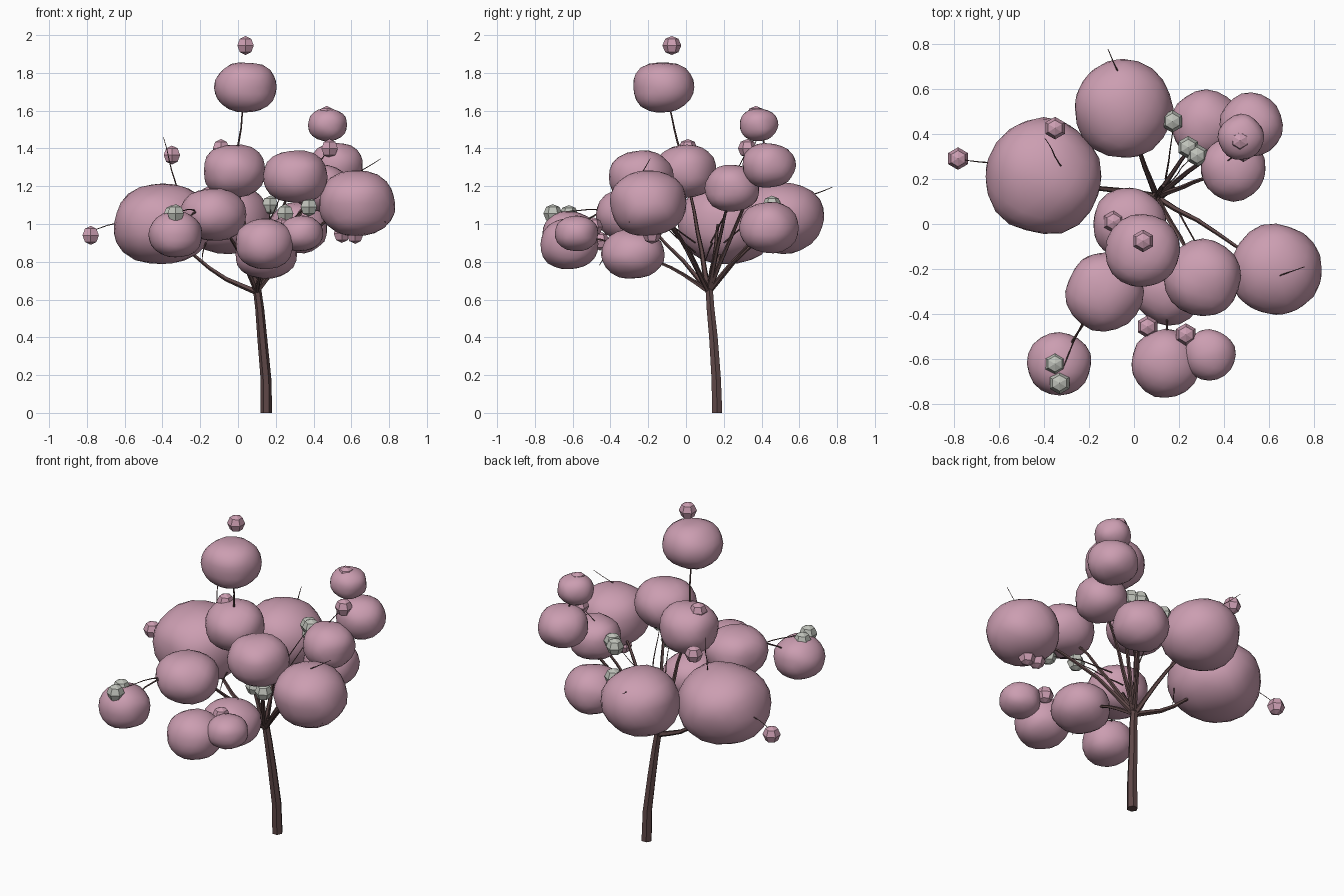
import bpy, bmesh, math
from mathutils import Matrix, Vector, noise

if "Cube" in bpy.data.objects:
    bpy.data.objects.remove(bpy.data.objects["Cube"])


def material(name, rgb):
    m = bpy.data.materials.new(name)
    m.diffuse_color = (*rgb, 1)
    m.use_nodes = True
    m.node_tree.nodes["Principled BSDF"].inputs["Base Color"].default_value = m.diffuse_color
    return m


PINK = material("blossom pink", (0.60, 0.34, 0.44))
BARK = material("dark bark", (0.115, 0.065, 0.065))
GREY = material("pale grey", (0.52, 0.54, 0.49))


def add_mesh(name, bm, mat):
    me = bpy.data.meshes.new(name)
    bm.to_mesh(me)
    bm.free()
    me.materials.append(mat)
    ob = bpy.data.objects.new(name, me)
    bpy.context.collection.objects.link(ob)
    return ob


def puff(name, x, y, z, r, rz):
    """Slightly boxy, lumpy, flattened foliage ball."""
    bm = bmesh.new()
    bmesh.ops.create_icosphere(bm, subdivisions=3, radius=1)
    for v in bm.verts:
        d = v.co.normalized()
        e = 2.25
        rho = (math.hypot(d.x, d.y) ** e + abs(d.z) ** e) ** (-1 / e)
        rho *= 1 + 0.06 * noise.noise(d * 1.4 + Vector((x, y, z)) * 9)
        v.co = Vector((x + d.x * rho * r, y + d.y * rho * r, z + d.z * rho * rz))
    for f in bm.faces:
        f.smooth = True
    return add_mesh(name, bm, PINK)


def bud(name, x, y, z, mat):
    """Small six-sided faceted ball with corners towards front and back."""
    bm = bmesh.new()
    bmesh.ops.create_uvsphere(bm, u_segments=6, v_segments=4, radius=0.05)
    rim = max(bm.verts, key=lambda v: math.hypot(v.co.x, v.co.y)).co
    turn = math.pi / 2 - math.atan2(rim.y, rim.x)
    bm.transform(Matrix.Translation((x, y, z)) @ Matrix.Rotation(turn, 4, "Z"))
    return add_mesh(name, bm, mat)


def tube(name, pts, r0, r1, sides=5):
    """Tapered faceted tube through the points."""
    pts = [Vector(p) for p in pts]
    bm = bmesh.new()
    rings = []
    for i, p in enumerate(pts):
        t = (pts[min(i + 1, len(pts) - 1)] - pts[max(i - 1, 0)]).normalized()
        # One reference axis for the whole tube keeps it from twisting
        whole = (pts[-1] - pts[0]).normalized()
        ref = Vector((0, 1, 0)) if abs(whole.y) < 0.7 else Vector((1, 0, 0))
        u = t.cross(ref).normalized()
        w = t.cross(u)
        r = r0 + (r1 - r0) * i / (len(pts) - 1)
        rings.append([bm.verts.new(p + r * (math.cos(a) * u + math.sin(a) * w))
                      for a in (2 * math.pi * k / sides for k in range(sides))])
    for a, b in zip(rings, rings[1:]):
        for k in range(sides):
            n = (k + 1) % sides
            bm.faces.new((a[k], a[n], b[n], b[k]))
    bm.faces.new(rings[0])
    bm.faces.new(rings[-1])
    bmesh.ops.recalc_face_normals(bm, faces=bm.faces[:])
    return add_mesh(name, bm, BARK)


def bend(a, b, lift=0.0, n=6):
    """Points from a to b with a gentle upward bow and a little wobble."""
    a, b = Vector(a), Vector(b)
    out = []
    for i in range(n + 1):
        t = i / n
        s = math.sin(math.pi * t)
        p = a.lerp(b, t) + Vector((0, 0, lift * s))
        out.append(p + 0.012 * s * noise.noise_vector(p * 6))
    return out


# Foliage: x, y, z, radius, half height
puffs = {
    "left_large": (-0.40, 0.21, 1.00, 0.258, 0.21),
    "back_large": (-0.05, 0.51, 1.03, 0.22, 0.185),
    "back_right_low": (0.32, 0.44, 0.98, 0.155, 0.135),
    "back_right_high": (0.52, 0.44, 1.31, 0.14, 0.118),
    "back_right_tip": (0.475, 0.385, 1.525, 0.102, 0.085),
    "right_back": (0.44, 0.245, 1.19, 0.145, 0.125),
    "middle_high": (-0.02, 0.00, 1.28, 0.165, 0.14),
    "top": (0.04, -0.12, 1.725, 0.165, 0.133),
    "front_left": (-0.13, -0.30, 1.05, 0.173, 0.14),
    "right_large": (0.63, -0.20, 1.11, 0.202, 0.172),
    "front_right_high": (0.305, -0.24, 1.25, 0.17, 0.14),
    "front_low": (0.15, -0.28, 0.84, 0.165, 0.13),
    "front_mid": (0.14, -0.62, 0.895, 0.153, 0.135),
    "front_small": (0.335, -0.58, 0.95, 0.115, 0.095),
    "front_left_small": (-0.33, -0.62, 0.945, 0.142, 0.122),
}
for n, p in puffs.items():
    puff("foliage_" + n, *p)

# Small pink and grey buds
pink_buds = [(-0.78, 0.29, 0.94), (-0.35, 0.425, 1.365), (-0.09, 0.01, 1.40),
             (0.04, -0.075, 1.945), (0.47, 0.37, 1.575), (0.485, 0.325, 1.40),
             (0.06, -0.455, 0.91), (0.23, -0.49, 0.985),
             (0.55, -0.18, 0.95), (0.62, -0.18, 0.945)]
grey_buds = [(-0.35, -0.62, 1.05), (-0.33, -0.705, 1.055), (0.28, 0.305, 1.23),
             (0.24, 0.34, 1.22), (0.17, 0.455, 1.10), (0.375, -0.29, 1.09),
             (0.25, -0.20, 1.055)]
for i, p in enumerate(pink_buds):
    bud(f"pink_bud_{i}", *p, PINK)
for i, p in enumerate(grey_buds):
    bud(f"grey_bud_{i}", *p, GREY)

# Trunk
fork = (0.10, 0.12, 0.64)
tube("trunk", [(0.15, 0.165, 0), (0.148, 0.16, 0.18), (0.128, 0.145, 0.40),
               (0.115, 0.13, 0.55), (0.095, 0.12, 0.70)], 0.031, 0.021, 6)

# Main branches from the fork into the foliage
mains = {
    "left_large": (-0.05, 0.017), "back_large": (0.02, 0.015),
    "back_right_low": (0.03, 0.013), "right_back": (0.04, 0.014),
    "middle_high": (0.0, 0.017), "front_left": (0.04, 0.014),
    "right_large": (0.06, 0.014), "front_right_high": (0.03, 0.014),
    "front_low": (0.03, 0.013), "back_right_high": (0.06, 0.013),
}
for n, (lift, r) in mains.items():
    tube("branch_" + n, bend(fork, puffs[n][:3], lift), r, 0.005)
tube("branch_stub", bend(fork, (0.13, 0.17, 1.0), 0.0), 0.014, 0.008)

# Secondary branches linking foliage balls
for a, b, lift in (("middle_high", "top", 0.0), ("front_left", "front_left_small", 0.06),
                   ("front_low", "front_mid", 0.05), ("front_mid", "front_small", 0.02),
                   ("back_right_high", "back_right_tip", 0.0)):
    tube("side_branch_" + b, bend(puffs[a][:3], puffs[b][:3], lift), 0.007, 0.003)

# Fine twigs poking out of the foliage
twigs = [
    ((-0.30, 0.22, 1.10), (-0.395, 0.38, 1.46), 0.0),
    ((-0.50, 0.25, 1.00), (-0.78, 0.29, 0.96), 0.02),
    ((-0.04, 0.60, 1.13), (-0.115, 0.775, 1.195), 0.0),
    ((0.47, -0.30, 1.17), (0.755, -0.19, 1.345), 0.0),
    ((0.60, -0.32, 1.08), (0.78, -0.30, 1.01), 0.02),
    ((-0.20, -0.38, 1.06), (-0.33, -0.68, 1.06), 0.015),
    ((0.10, 0.13, 0.90), (0.27, 0.31, 1.23), 0.0),
    ((0.14, 0.20, 0.90), (0.18, 0.45, 1.10), 0.0),
    ((0.20, 0.05, 0.90), (0.375, -0.29, 1.09), 0.02),
    ((0.12, 0.05, 0.85), (0.25, -0.20, 1.055), 0.0),
    ((0.10, -0.40, 0.85), (0.06, -0.46, 0.78), 0.0),
    ((-0.17, 0.14, 0.90), (-0.19, 0.10, 0.80), 0.0),
    ((0.35, 0.24, 1.20), (0.485, 0.325, 1.40), 0.0),
]
for i, (a, b, lift) in enumerate(twigs):
    tube(f"twig_{i}", bend(a, b, lift), 0.0045, 0.0015, 4)
